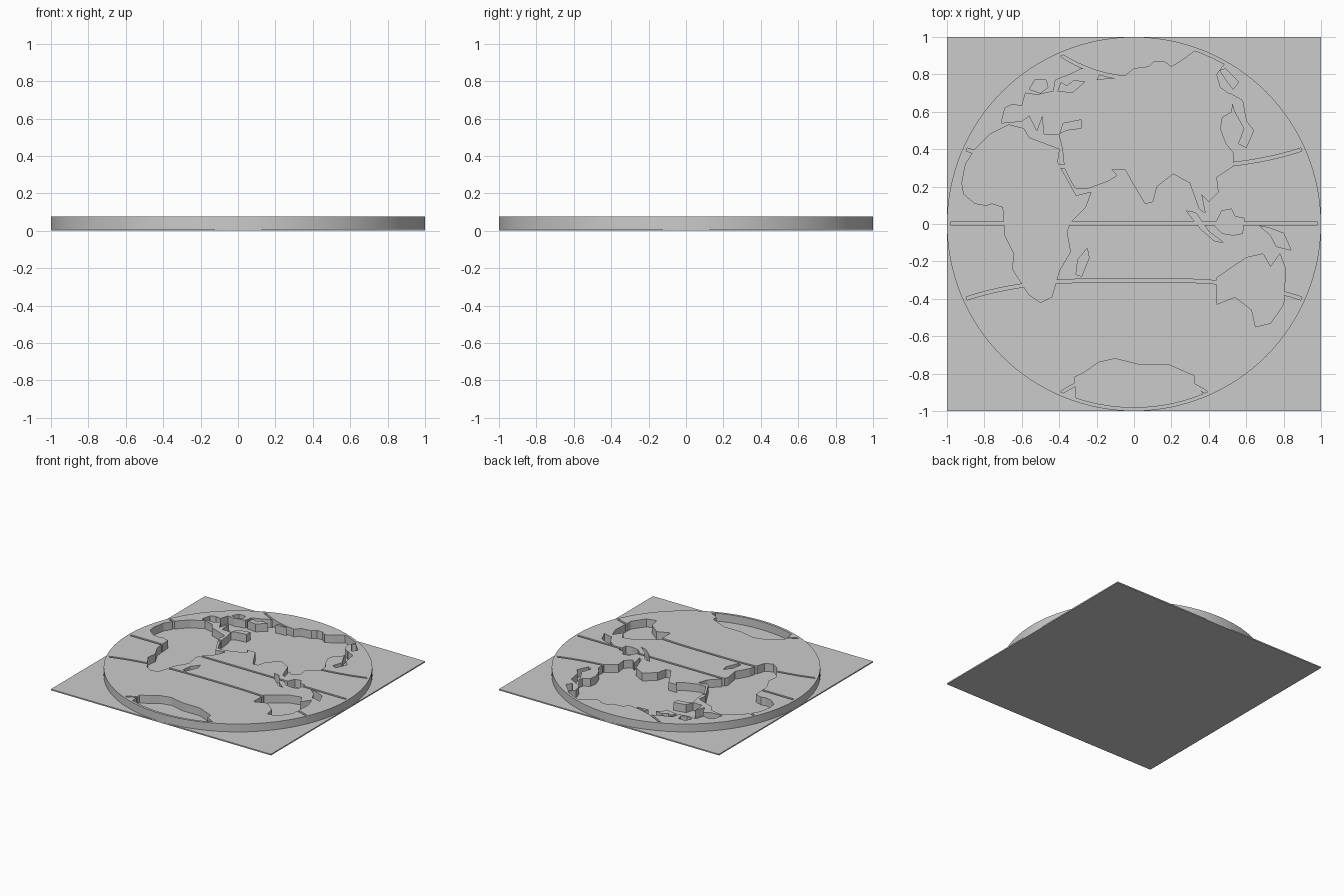
import bpy
import bmesh
import math

if "Cube" in bpy.data.objects:
    bpy.data.objects.remove(bpy.data.objects["Cube"], do_unlink=True)

PLATE_TOP = 0.01
RELIEF_TOP = 0.075
RING_INNER = 0.98
LINE_HALF_WIDTH = 0.009

grey = bpy.data.materials.new("plain grey")
grey.use_nodes = True
grey.diffuse_color = (0.6, 0.6, 0.6, 1)
grey.node_tree.nodes["Principled BSDF"].inputs["Base Color"].default_value = (0.6, 0.6, 0.6, 1)


def add_object(name, bm):
    bmesh.ops.recalc_face_normals(bm, faces=bm.faces)
    mesh = bpy.data.meshes.new(name)
    bm.to_mesh(mesh)
    bm.free()
    mesh.materials.append(grey)
    obj = bpy.data.objects.new(name, mesh)
    bpy.context.scene.collection.objects.link(obj)
    return obj


def prism(name, outline, bottom, top):
    """Flat outline raised into a solid."""
    bm = bmesh.new()
    base = bm.faces.new([bm.verts.new((x, y, bottom)) for x, y in outline])
    raised = bmesh.ops.extrude_face_region(bm, geom=[base])["geom"]
    corners = [item for item in raised if isinstance(item, bmesh.types.BMVert)]
    bmesh.ops.translate(bm, verts=corners, vec=(0, 0, top - bottom))
    return add_object(name, bm)


def circle(radius, steps=128):
    turns = [math.tau * i / steps for i in range(steps)]
    return [(radius * math.cos(a), radius * math.sin(a)) for a in turns]


def hundredths(points):
    return [(x / 100, y / 100) for x, y in points]


def latitude_strip(height, steps=40):
    """Narrow band following y = height(x) across the disc."""
    xs = [2.1 * i / steps - 1.05 for i in range(steps + 1)]
    lower = [(x, height(x) - LINE_HALF_WIDTH) for x in xs]
    upper = [(x, height(x) + LINE_HALF_WIDTH) for x in reversed(xs)]
    return lower + upper


# Coast outlines, in hundredths of a unit
africa = [
    (-67, 53), (-77, 48), (-85, 40), (-90, 32), (-92, 22), (-91, 16), (-85, 11),
    (-79, 10), (-76, 11), (-70, 9), (-69, -6), (-64, -16), (-65, -24), (-56, -38),
    (-50, -42), (-44, -39), (-40, -25), (-34, -15), (-36, -4), (-34, 1), (-26, 9),
    (-23, 17), (-31, 15), (-36, 24), (-41, 33), (-40, 40), (-48, 43), (-56, 46),
    (-59, 51),
]
eurasia = [
    (-71, 54), (-69, 62), (-65, 64), (-60, 63), (-58, 70), (-52, 69), (-43, 71),
    (-42, 77), (-34, 80), (-28, 83), (-18, 81), (-20, 77), (-9, 78), (-5, 79),
    (0, 83), (8, 84), (11, 87), (16, 87), (20, 84), (25, 87), (36, 95), (50, 88),
    (44, 80), (46, 73), (53, 68), (52, 60), (47, 57), (46, 51), (49, 43), (53, 38),
    (53, 31), (44, 25), (45, 17), (40, 12), (36, 16), (38, 6), (35, 8), (30, 22),
    (21, 27), (12, 20), (10, 12), (6, 11), (0, 21), (-5, 30), (-13, 30), (-9, 26),
    (-14, 23), (-25, 19), (-31, 19), (-33, 22), (-37, 30), (-38, 40), (-40, 48),
    (-48, 48), (-49, 58), (-52, 50), (-56, 58), (-60, 55),
]
australia = [
    (44, -43), (44, -29), (54, -22), (60, -18), (69, -16), (73, -23), (78, -16),
    (81, -24), (80, -43), (73, -53), (65, -55), (63, -46), (54, -39),
]
antarctica = [
    (-31, -90), (-32, -82), (-26, -79), (-19, -74), (-10, -72), (2, -75), (18, -75),
    (27, -79), (32, -81), (32, -85), (38, -92), (20, -105), (-20, -105), (-31, -97),
]
islands = {
    "british_isles": [(-56, 72), (-53, 77), (-47, 77), (-46, 73), (-50, 70)],
    "kamchatka": [(46, 82), (49, 83), (56, 76), (53, 72), (50, 76)],
    "japan": [(51, 70), (58, 66), (60, 55), (64, 50), (60, 41), (56, 43), (59, 51), (54, 60)],
    "sumatra": [(28, 7), (33, 6), (40, -4), (48, -10), (43, -9), (36, -3)],
    "borneo": [(43, -1), (47, 7), (52, 8), (54, 4), (59, 3), (58, -5), (53, -6), (47, -5)],
    "new_guinea": [(67, -1), (72, -2), (80, -5), (84, -14), (76, -12), (73, -6)],
    "madagascar": [(-31, -27), (-30, -19), (-25, -13), (-24, -18), (-28, -28)],
}
inland_seas = {
    "black_sea": [(-40, 48), (-38, 54), (-28, 56), (-28, 51), (-36, 50)],
    "baltic_sea": [(-41, 71), (-33, 70), (-26, 76), (-32, 77), (-36, 74), (-39, 76)],
}
lands = {"africa": africa, "eurasia": eurasia, "australia": australia,
         "antarctica": antarctica, **islands}

# Latitude lines: each is a curve across the disc
latitudes = {
    "equator": lambda x: 0.004,
    "north_tropic": lambda x: 0.30 + 0.137 * abs(x) ** 3,
    "south_tropic": lambda x: -0.30 - 0.137 * abs(x) ** 3,
    "north_polar_circle": lambda x: 0.78 + 0.8 * x * x,
    "south_polar_circle": lambda x: -0.78 - 0.8 * x * x,
}

# Square base plate
prism("base_plate", [(-1, -1), (1, -1), (1, 1), (-1, 1)], 0, PLATE_TOP)

# Outer ring
bm = bmesh.new()
rows = [[bm.verts.new((x, y, z)) for x, y in circle(radius)]
        for radius, z in ((1, PLATE_TOP), (1, RELIEF_TOP),
                          (RING_INNER, RELIEF_TOP), (RING_INNER, PLATE_TOP))]
for k, row in enumerate(rows):
    following = rows[(k + 1) % len(rows)]
    for i in range(len(row)):
        j = (i + 1) % len(row)
        bm.faces.new((row[i], row[j], following[j], following[i]))
ring = add_object("outer_ring", bm)

# Raised ocean disc with the lands and latitude lines cut away
ocean = prism("ocean", circle(RING_INNER), PLATE_TOP, RELIEF_TOP)
outlines = {name: hundredths(points) for name, points in lands.items()}
outlines.update({name: latitude_strip(rule) for name, rule in latitudes.items()})
cutters = []
for name, outline in outlines.items():
    cutter = prism(name + "_cutter", outline, 0, 0.1)
    cutter.hide_render = True
    cutters.append(cutter)
    cut = ocean.modifiers.new(name, "BOOLEAN")
    cut.operation = "DIFFERENCE"
    cut.solver = "EXACT"
    cut.object = cutter

# Keep the cut shape and drop the cutters
bpy.context.view_layer.update()
depsgraph = bpy.context.evaluated_depsgraph_get()
carved = bpy.data.meshes.new_from_object(ocean.evaluated_get(depsgraph))
ocean.modifiers.clear()
ocean.data = carved
for cutter in cutters:
    bpy.data.objects.remove(cutter, do_unlink=True)

# Seas enclosed by land
for name, points in inland_seas.items():
    prism(name, hundredths(points), PLATE_TOP, RELIEF_TOP)

# Smooth rim with sharp edges kept
bpy.ops.object.select_all(action="DESELECT")
ring.select_set(True)
bpy.context.view_layer.objects.active = ring
bpy.ops.object.shade_smooth_by_angle()
